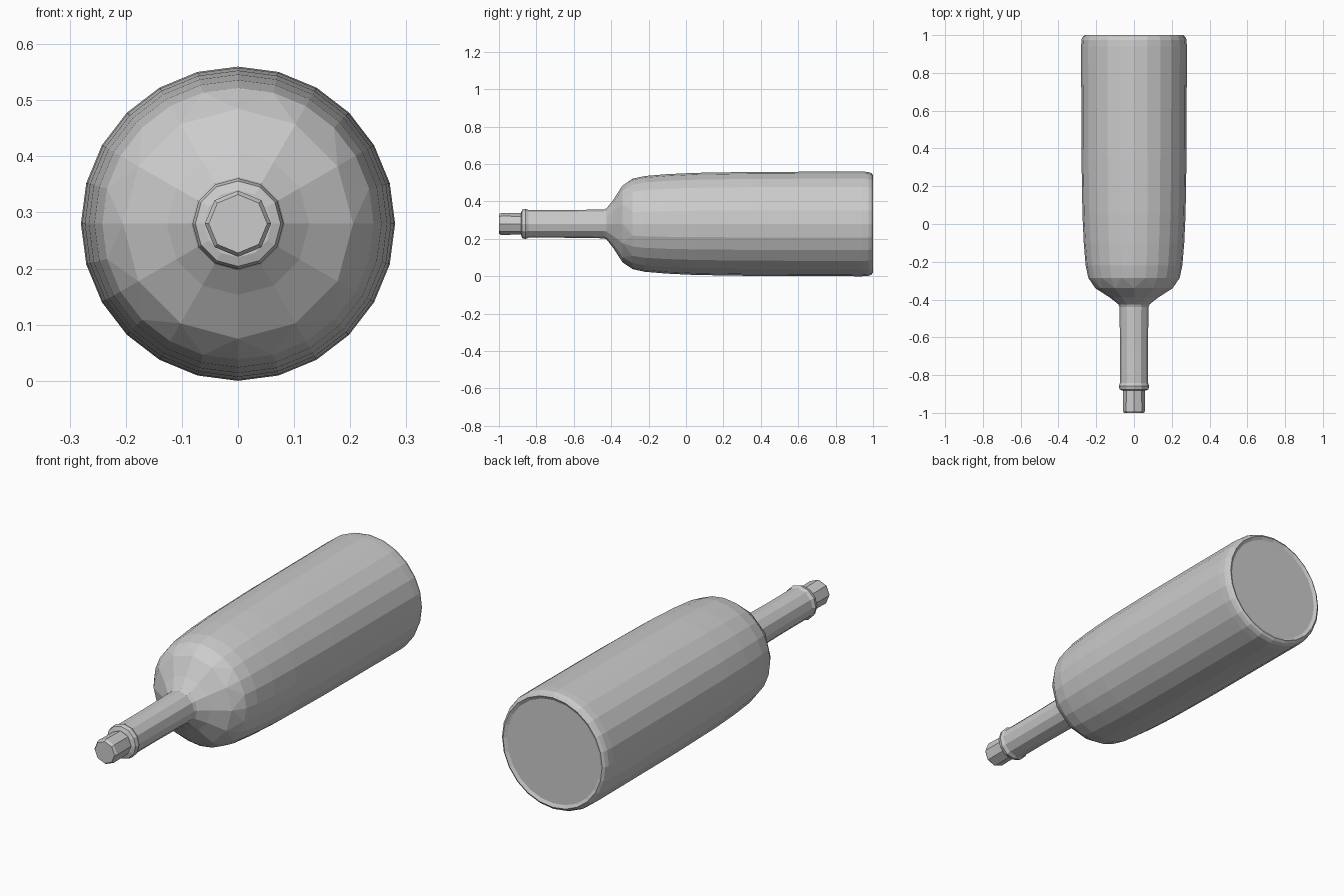
import bpy, bmesh, math

if "Cube" in bpy.data.objects:
    bpy.data.objects.remove(bpy.data.objects["Cube"])

AXIS_Z = 0.28


def lathe(name, profile):
    """Turn (y, radius, sides) rings about the bottle axis; sides may double between rings."""
    bm = bmesh.new()
    rings = []
    for y, r, n in profile:
        rings.append([bm.verts.new((r * math.cos(2 * math.pi * i / n), y,
                                    AXIS_Z + r * math.sin(2 * math.pi * i / n)))
                      for i in range(n)])
    for a, b in zip(rings, rings[1:]):
        n, m = len(a), len(b)
        for i in range(n):
            j = (i + 1) % n
            if n == m:
                bm.faces.new((a[i], a[j], b[j], b[i]))
            else:
                k = 2 * i
                bm.faces.new((a[i], b[k + 1], b[k]))
                bm.faces.new((a[i], a[j], b[k + 1]))
                bm.faces.new((a[j], b[(k + 2) % m], b[k + 1]))
    bm.faces.new(rings[0])
    # the closing end is a fan around its centre
    end = rings[-1]
    c = bm.verts.new((0, profile[-1][0], AXIS_Z))
    for i in range(len(end)):
        bm.faces.new((end[i], end[(i + 1) % len(end)], c))
    bmesh.ops.recalc_face_normals(bm, faces=bm.faces)
    me = bpy.data.meshes.new(name)
    bm.to_mesh(me)
    bm.free()
    ob = bpy.data.objects.new(name, me)
    bpy.context.collection.objects.link(ob)
    return ob


# Stopper in the mouth
lathe("stopper", [(-1.0, 0.052, 8), (-0.99, 0.059, 8), (-0.89, 0.057, 8), (-0.86, 0.057, 8)])

# Glass: lip, neck, shoulder, body and base
lathe("bottle", [
    (-0.882, 0.060, 12), (-0.876, 0.076, 12), (-0.858, 0.081, 12),
    (-0.842, 0.074, 12), (-0.65, 0.074, 12), (-0.44, 0.077, 12),
    (-0.425, 0.083, 12), (-0.39, 0.127, 12), (-0.34, 0.205, 12),
    (-0.285, 0.242, 24), (-0.22, 0.256, 24), (-0.10, 0.266, 24),
    (0.05, 0.273, 24), (0.35, 0.278, 24), (0.94, 0.280, 24),
    (0.975, 0.278, 24), (0.992, 0.271, 24), (1.0, 0.260, 24), (0.992, 0.245, 24),
])
